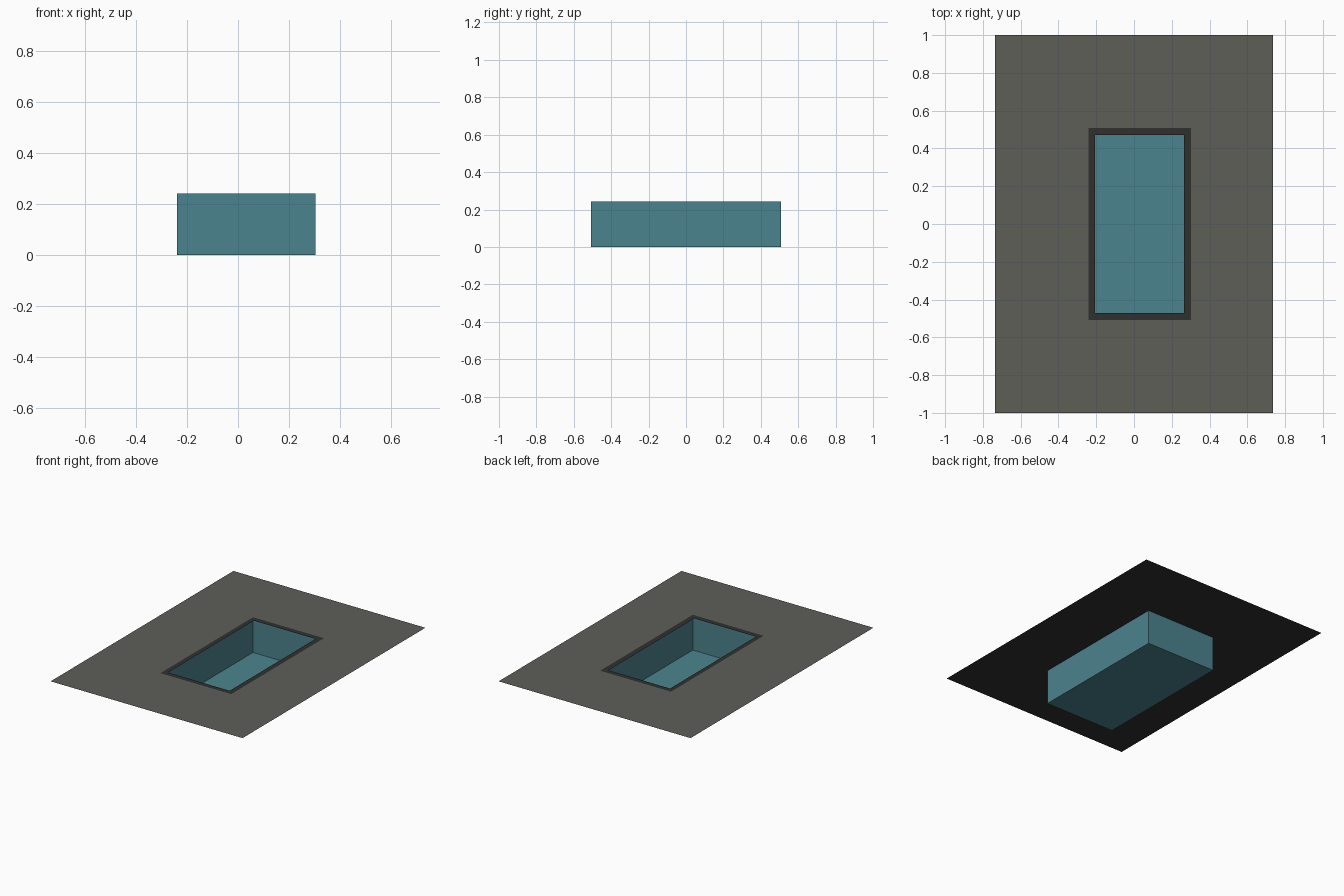
import bpy, bmesh

if "Cube" in bpy.data.objects:
    bpy.data.objects.remove(bpy.data.objects["Cube"])


def srgb(r, g, b):
    def lin(c):
        c /= 255
        return c / 12.92 if c <= 0.04045 else ((c + 0.055) / 1.055) ** 2.4
    return (lin(r), lin(g), lin(b), 1)


def material(name, rgb):
    m = bpy.data.materials.new(name)
    m.diffuse_color = srgb(*rgb)
    m.use_nodes = True
    m.node_tree.nodes["Principled BSDF"].inputs["Base Color"].default_value = m.diffuse_color
    return m


def finish(bm, name, mat):
    me = bpy.data.meshes.new(name)
    bm.to_mesh(me)
    bm.free()
    me.materials.append(mat)
    ob = bpy.data.objects.new(name, me)
    bpy.context.collection.objects.link(ob)
    return ob


def corners(bm, rect, z):
    x0, x1, y0, y1 = rect
    return [bm.verts.new((x, y, z)) for x, y in ((x0, y0), (x1, y0), (x1, y1), (x0, y1))]


def frame(name, outer, inner, z, mat):
    """Flat rectangular ring facing up."""
    bm = bmesh.new()
    a, b = corners(bm, outer, z), corners(bm, inner, z)
    for i in range(4):
        j = (i + 1) % 4
        bm.faces.new((a[i], a[j], b[j], b[i]))
    return finish(bm, name, mat)


stone = material("grey stone", (94, 94, 88))
dark = material("dark edging", (48, 48, 47))
teal = material("pool teal", (75, 132, 142))

DECK = (-0.735, 0.735, -1.0, 1.0)
BASIN = (-0.24, 0.303, -0.507, 0.507)
OPENING = (-0.207, 0.265, -0.47, 0.47)
TOP = 0.243

# paving around the pool, over a dark sheet that shows as the coping
frame("paving", DECK, BASIN, TOP + 0.001, stone)
frame("coping_sheet", DECK, OPENING, TOP, dark)

# open basin: floor and four walls, facing inward
bm = bmesh.new()
lo, hi = corners(bm, BASIN, 0), corners(bm, BASIN, TOP)
bm.faces.new(lo)
for i in range(4):
    j = (i + 1) % 4
    bm.faces.new((lo[j], lo[i], hi[i], hi[j]))
finish(bm, "basin", teal)
